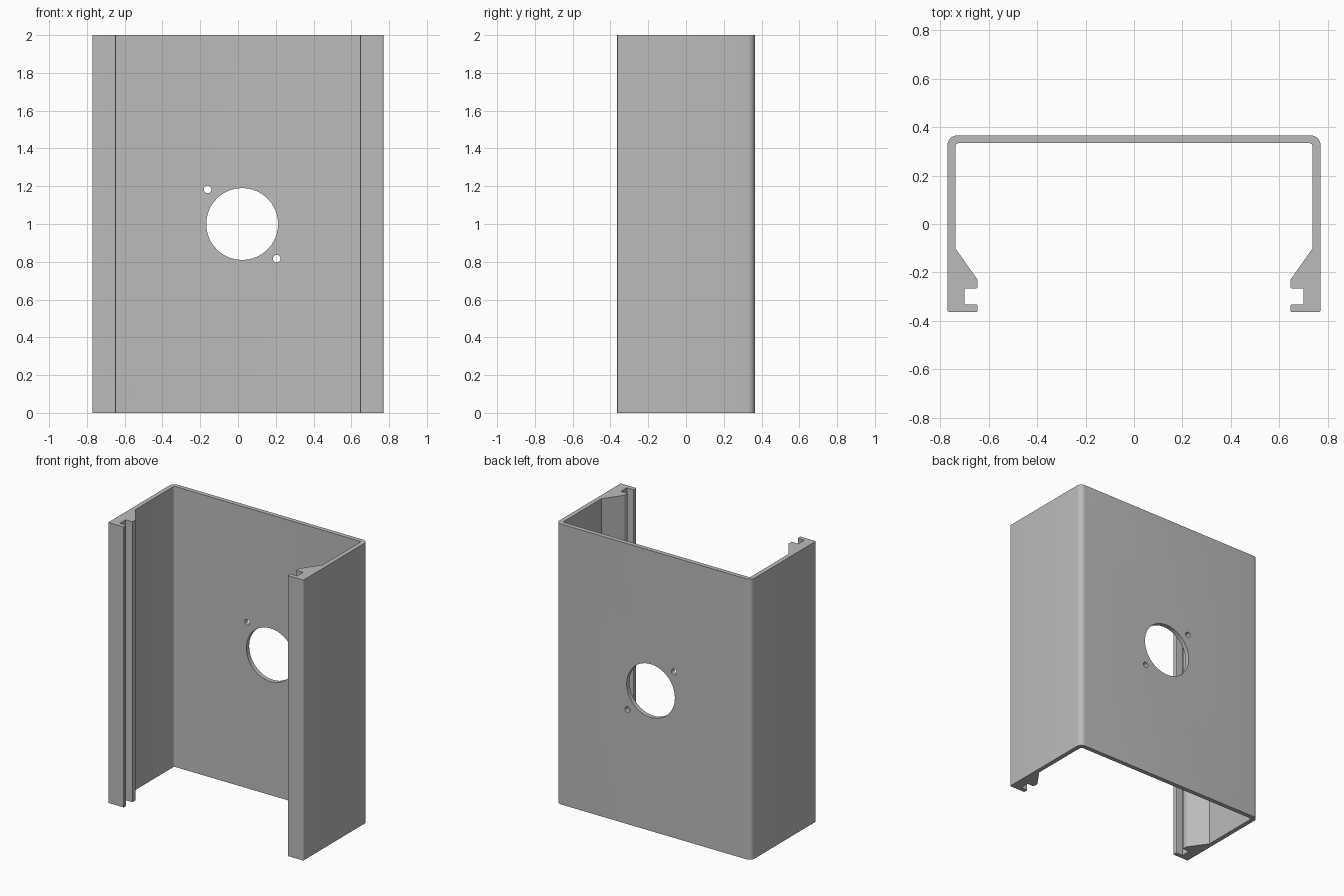
import bpy
import bmesh
import math
from mathutils import Vector, Matrix

default = bpy.data.objects.get("Cube")
if default:
    bpy.data.objects.remove(default, do_unlink=True)

HEIGHT = 2.0

# One plain metal colour
metal = bpy.data.materials.new("grey_metal")
metal.use_nodes = True
grey = (0.5, 0.5, 0.5, 1.0)
metal.diffuse_color = grey
metal.node_tree.nodes["Principled BSDF"].inputs["Base Color"].default_value = grey


def round_corner(before, corner, after, radius, steps):
    """Points of an arc that rounds one profile corner."""
    if radius == 0:
        return [corner]
    a, b = (before - corner).normalized(), (after - corner).normalized()
    half = a.angle(b) / 2
    centre = corner + (a + b).normalized() * (radius / math.sin(half))
    start = corner + a * (radius / math.tan(half)) - centre
    end = corner + b * (radius / math.tan(half)) - centre
    sweep = start.angle_signed(end)
    return [centre + Matrix.Rotation(-sweep * i / steps, 2) @ start
            for i in range(steps + 1)]


def add_object(name, bm):
    mesh = bpy.data.meshes.new(name)
    bmesh.ops.recalc_face_normals(bm, faces=bm.faces)
    bm.to_mesh(mesh)
    bm.free()
    obj = bpy.data.objects.new(name, mesh)
    bpy.context.collection.objects.link(obj)
    mesh.materials.append(metal)
    return obj


# Half of the channel section: x, y, corner radius
half_section = [
    (0.77, 0.366, 0.04),       # outer back corner
    (0.77, -0.364, 0.008),     # front of side wall
    (0.647, -0.364, 0.005),    # front lip
    (0.647, -0.332, 0.005),
    (0.70, -0.332, 0),         # slot
    (0.70, -0.266, 0),
    (0.647, -0.266, 0.005),    # slanted rib
    (0.647, -0.229, 0.008),
    (0.738, -0.10, 0),
    (0.738, 0.334, 0.014),     # inner back corner
]
section = half_section + [(-x, y, r) for x, y, r in reversed(half_section)]
corners = [Vector((x, y)) for x, y, r in section]
outline = []
for i, (x, y, r) in enumerate(section):
    outline += round_corner(corners[i - 1], corners[i],
                            corners[(i + 1) % len(corners)], r, 8)

# Extruded channel
bm = bmesh.new()
base = bm.faces.new([bm.verts.new((p.x, p.y, 0)) for p in outline])
lifted = bmesh.ops.extrude_face_region(bm, geom=[base], use_keep_orig=True)["geom"]
bmesh.ops.translate(bm, vec=(0, 0, HEIGHT),
                    verts=[v for v in lifted if isinstance(v, bmesh.types.BMVert)])
channel = add_object("channel_housing", bm)

# Main opening and two screw holes through the back wall
bm = bmesh.new()
for x, z, radius, sides in ((0.022, 1.0, 0.19, 64),
                            (-0.161, 1.183, 0.02, 24),
                            (0.205, 0.817, 0.02, 24)):
    place = Matrix.Translation((x, 0.35, z)) @ Matrix.Rotation(math.pi / 2, 4, "X")
    bmesh.ops.create_cone(bm, cap_ends=True, segments=sides, radius1=radius,
                          radius2=radius, depth=0.2, matrix=place)
cutter = add_object("hole_cutter", bm)
cutter.hide_render = True

cut = channel.modifiers.new("holes", "BOOLEAN")
cut.operation = "DIFFERENCE"
cut.solver = "EXACT"
cut.object = cutter

for obj in bpy.context.selected_objects:
    obj.select_set(False)
bpy.context.view_layer.objects.active = channel
channel.select_set(True)
bpy.ops.object.modifier_apply(modifier=cut.name)
bpy.data.objects.remove(cutter, do_unlink=True)
bpy.ops.object.shade_smooth_by_angle(angle=math.radians(30))
